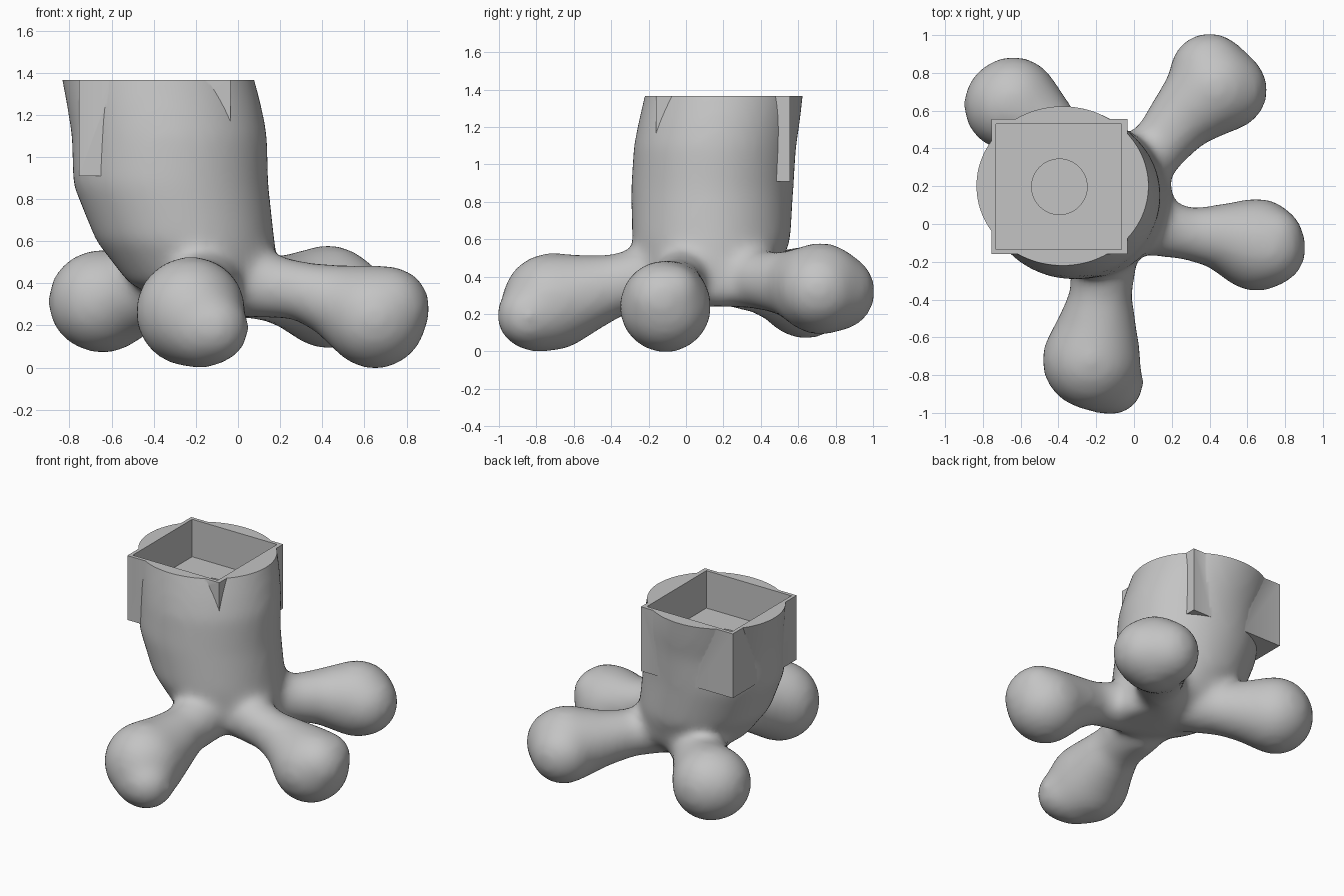
import bpy
import bmesh
from math import cos, sin, tau
from mathutils import Matrix, Vector

if "Cube" in bpy.data.objects:
    bpy.data.objects.remove(bpy.data.objects["Cube"], do_unlink=True)

TOP = 1.365
GROW = 0.015  # makes up for the shrinkage of the smoothing pass

clay = bpy.data.materials.new("grey_clay")
clay.use_nodes = True
grey = (0.55, 0.55, 0.55, 1)
clay.diffuse_color = grey
clay.node_tree.nodes["Principled BSDF"].inputs["Base Color"].default_value = grey


def make_object(name, bm, helper=False):
    bmesh.ops.recalc_face_normals(bm, faces=bm.faces)
    mesh = bpy.data.meshes.new(name)
    bm.to_mesh(mesh)
    bm.free()
    mesh.materials.append(clay)
    obj = bpy.data.objects.new(name, mesh)
    bpy.context.collection.objects.link(obj)
    if helper:
        obj.hide_render = True
        obj.hide_viewport = True
    return obj


def box(name, x0, x1, y0, y1, z0, z1):
    bm = bmesh.new()
    centre = Vector((x0 + x1, y0 + y1, z0 + z1)) / 2
    size = Matrix.Diagonal((x1 - x0, y1 - y0, z1 - z0, 1))
    bmesh.ops.create_cube(bm, size=1, matrix=Matrix.Translation(centre) @ size)
    return make_object(name, bm, True)


def loft(bm, rings, sides=48):
    """Closed tube through level ellipses: height, centre x, y, radius x, y."""
    loops = [[bm.verts.new((cx + rx * cos(tau * i / sides), cy + ry * sin(tau * i / sides), z))
              for i in range(sides)] for z, cx, cy, rx, ry in rings]
    for a, b in zip(loops, loops[1:]):
        for i in range(sides):
            j = (i + 1) % sides
            bm.faces.new((a[i], a[j], b[j], b[i]))
    bm.faces.new(loops[0][::-1])
    bm.faces.new(loops[-1])


def limb(bm, keys, steps=8):
    """Chain of overlapping balls, each key being x, y, z, radius."""
    for a, b in zip(keys, keys[1:]):
        for s in range(steps + 1):
            x, y, z, r = Vector(a).lerp(Vector(b), s / steps)
            bmesh.ops.create_icosphere(bm, subdivisions=3, radius=r + GROW,
                                       matrix=Matrix.Translation((x, y, z)))


# Leaning trunk that tapers to a palm underneath
bm = bmesh.new()
loft(bm, [
    (0.24, 0.00, 0.13, 0.16, 0.16),
    (0.30, -0.06, 0.13, 0.27, 0.26),
    (0.40, -0.16, 0.13, 0.36, 0.36),
    (0.60, -0.25, 0.135, 0.425, 0.425),
    (0.87, -0.32, 0.14, 0.465, 0.435),
    (1.10, -0.325, 0.155, 0.465, 0.435),
    (1.24, -0.35, 0.18, 0.463, 0.432),
    (TOP, -0.378, 0.202, 0.458, 0.424),
    (1.55, -0.43, 0.23, 0.45, 0.41),
])

# Four swollen legs
limb(bm, [(0.05, 0.0, 0.40, 0.15), (0.30, -0.055, 0.365, 0.125), (0.48, -0.07, 0.31, 0.165),
          (0.65, -0.11, 0.24, 0.235), (0.71, -0.13, 0.28, 0.19), (0.74, -0.07, 0.31, 0.145)])
limb(bm, [(-0.16, -0.15, 0.40, 0.17), (-0.175, -0.38, 0.355, 0.15), (-0.20, -0.58, 0.30, 0.205),
          (-0.225, -0.72, 0.265, 0.25), (-0.17, -0.80, 0.20, 0.19), (-0.12, -0.84, 0.19, 0.16)])
limb(bm, [(-0.03, 0.25, 0.42, 0.17), (0.14, 0.42, 0.375, 0.14), (0.27, 0.58, 0.36, 0.17),
          (0.43, 0.72, 0.335, 0.235), (0.49, 0.71, 0.33, 0.205), (0.40, 0.80, 0.32, 0.20)])
limb(bm, [(-0.22, 0.25, 0.42, 0.17), (-0.40, 0.42, 0.37, 0.16), (-0.52, 0.54, 0.34, 0.19),
          (-0.64, 0.64, 0.315, 0.235), (-0.66, 0.63, 0.315, 0.23)])
body = make_object("trunk_with_legs", bm)

# Melt the trunk and legs into one skin
remesh = body.modifiers.new("skin", "REMESH")
remesh.mode = "VOXEL"
remesh.voxel_size = 0.025
smooth = body.modifiers.new("soften", "SMOOTH")
smooth.factor = 0.5
smooth.iterations = 24

# Square tray in the top, with a round well in its floor
tray = box("tray_block", -0.755, -0.035, -0.16, 0.555, 0.91, 1.50)
trim = box("top_trim", -2, 2, -2, 2, TOP, 2.5)
cavity = box("tray_cavity", -0.73, -0.065, -0.135, 0.53, 1.10, 1.45)
bm = bmesh.new()
bmesh.ops.create_cone(bm, cap_ends=True, segments=48, radius1=0.147, radius2=0.147, depth=0.3,
                      matrix=Matrix.Translation((-0.395, 0.197, 1.10)))
well = make_object("tray_well", bm, True)

for helper, operation in ((tray, "UNION"), (trim, "DIFFERENCE"),
                          (cavity, "DIFFERENCE"), (well, "DIFFERENCE")):
    cut = body.modifiers.new(helper.name, "BOOLEAN")
    cut.operation = operation
    cut.solver = "EXACT"
    cut.object = helper

# Bake the modifiers and drop the helpers
bpy.context.view_layer.update()
graph = bpy.context.evaluated_depsgraph_get()
baked = bpy.data.meshes.new_from_object(body.evaluated_get(graph))
body.modifiers.clear()
body.data = baked
baked.materials.clear()
baked.materials.append(clay)
for face in baked.polygons:
    face.material_index = 0
for helper in (tray, trim, cavity, well):
    bpy.data.objects.remove(helper, do_unlink=True)

bpy.ops.object.select_all(action="DESELECT")
body.select_set(True)
bpy.context.view_layer.objects.active = body
bpy.ops.object.shade_smooth_by_angle(angle=0.6)
